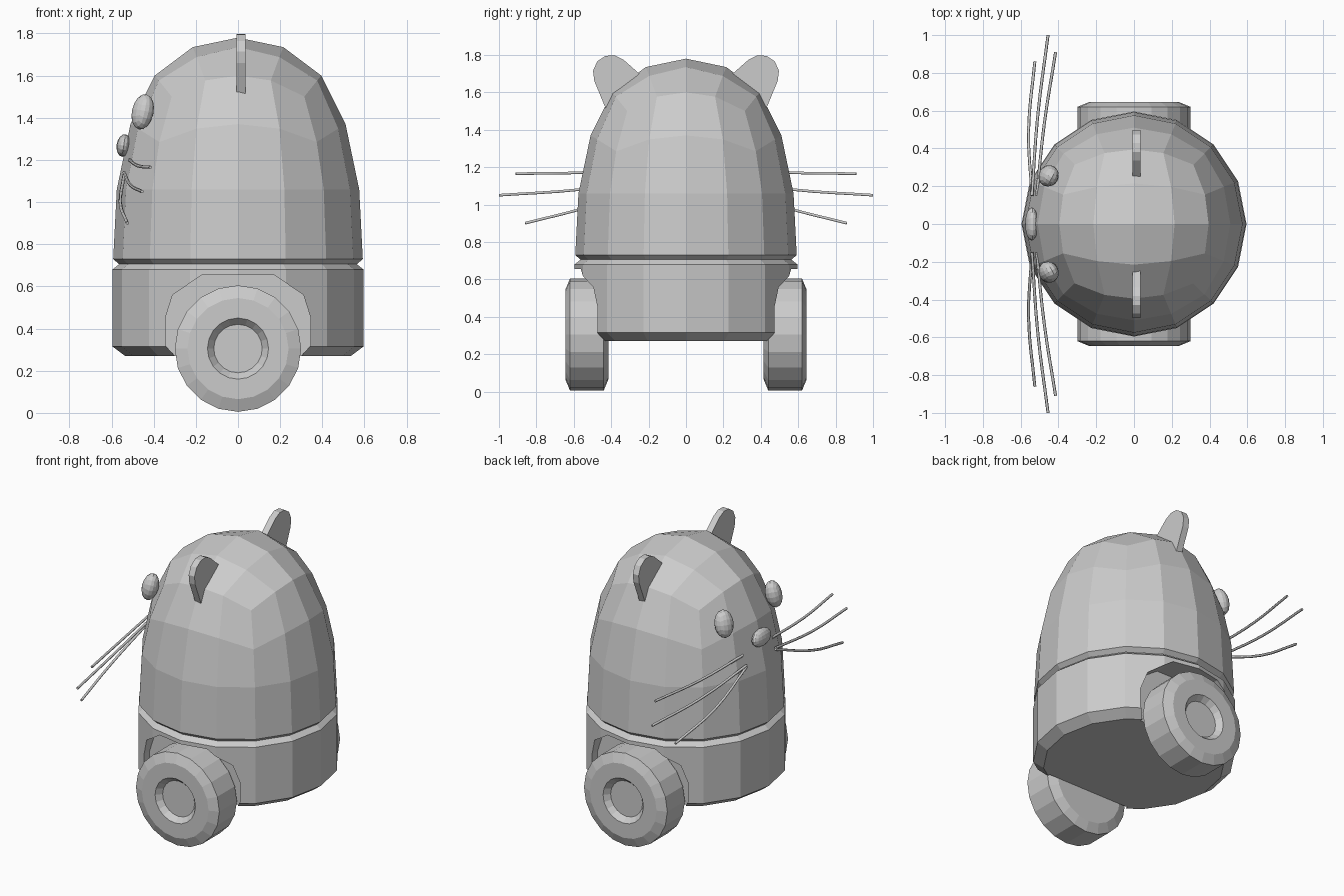
import bpy, bmesh
from math import sin, cos, tan, pi, acos, hypot
from mathutils import Vector, Matrix

if "Cube" in bpy.data.objects:
    bpy.data.objects.remove(bpy.data.objects["Cube"])


def finish(bm, name):
    bmesh.ops.remove_doubles(bm, verts=bm.verts, dist=1e-5)
    bmesh.ops.recalc_face_normals(bm, faces=bm.faces)
    me = bpy.data.meshes.new(name)
    bm.to_mesh(me)
    bm.free()
    ob = bpy.data.objects.new(name, me)
    bpy.context.collection.objects.link(ob)
    return ob


def lathe(name, profile, n, matrix=Matrix()):
    bm = bmesh.new()
    rings = [[bm.verts.new((r * cos(2 * pi * k / n), r * sin(2 * pi * k / n), z))
              for k in range(n)] for r, z in profile]
    for a, b in zip(rings, rings[1:]):
        for k in range(n):
            j = (k + 1) % n
            bm.faces.new((a[k], a[j], b[j], b[k]))
    bm.faces.new(rings[0])
    bm.faces.new(rings[-1])
    bm.transform(matrix)
    return finish(bm, name)


def quad_sphere(cuts):
    bm = bmesh.new()
    bmesh.ops.create_cube(bm, size=2)
    bmesh.ops.subdivide_edges(bm, edges=bm.edges[:], cuts=cuts, use_grid_fill=True)
    for v in bm.verts:
        v.co = Vector([tan(c * pi / 4) for c in v.co]).normalized()
    return bm


def plate(name, outline, axis, lo, hi):
    # extrude a 2D outline along x (axis 0) or y (axis 1)
    def put(p, d):
        return (d, p[0], p[1]) if axis == 0 else (p[0], d, p[1])
    bm = bmesh.new()
    a = [bm.verts.new(put(p, lo)) for p in outline]
    b = [bm.verts.new(put(p, hi)) for p in outline]
    bm.faces.new(a)
    bm.faces.new(b)
    for k in range(len(a)):
        j = (k + 1) % len(a)
        bm.faces.new((a[k], a[j], b[j], b[k]))
    return finish(bm, name)


# domed upper body: half quad sphere remapped to the measured profile
PROFILE = [(0, 1.78), (.215, 1.735), (.395, 1.60), (.51, 1.37), (.575, 1.06)]
bm = quad_sphere(3)
bmesh.ops.delete(bm, geom=[v for v in bm.verts if v.co.z < -.01], context='VERTS')
for v in bm.verts:
    t = acos(max(-1, min(1, v.co.z))) / (pi / 8)
    k = min(int(t), 3)
    (r0, z0), (r1, z1) = PROFILE[k], PROFILE[k + 1]
    f = t - k
    h = hypot(v.co.x, v.co.y) or 1
    r = r0 + (r1 - r0) * f
    v.co = (v.co.x / h * r, v.co.y / h * r, z0 + (z1 - z0) * f)
for r, z in ((.592, .73), (.565, .706)):
    rim = [e for e in bm.edges if e.is_boundary]
    new = bmesh.ops.extrude_edge_only(bm, edges=rim)['geom']
    for v in new:
        if isinstance(v, bmesh.types.BMVert):
            h = hypot(v.co.x, v.co.y)
            v.co = (v.co.x / h * r, v.co.y / h * r, z)
finish(bm, "upper_body")

# lower body with wheel arches
base = lathe("lower_body", [(.535, .27), (.596, .315), (.596, .68), (.56, .708)], 16)
ARCH = [(-.30, .2), (-.30, .27), (-.345, .32), (-.345, .45), (-.31, .56), (-.17, .655),
        (.17, .655), (.31, .56), (.345, .45), (.345, .32), (.30, .27), (.30, .2)]
for s in (-1, 1):
    cutter = plate("arch_cutter", ARCH, 1, s * .415, s * .8)
    cutter.hide_render = True
    cutter.hide_viewport = True
    mod = base.modifiers.new("arch", 'BOOLEAN')
    mod.operation = 'DIFFERENCE'
    mod.solver = 'EXACT'
    mod.object = cutter

for s, side in ((-1, "front"), (1, "back")):
    # wheel with a recessed hub
    m = Matrix.Translation((0, 0, .305)) @ Matrix.Rotation(-s * pi / 2, 4, 'X')
    lathe(side + "_wheel", [(.24, .415), (.30, .44), (.30, .62), (.24, .645),
                            (.145, .645), (.115, .61)], 20, m)

    # ear
    ear = [(.43, 1.515), (.49, 1.66), (.497, 1.715), (.475, 1.765), (.43, 1.795),
           (.38, 1.797), (.335, 1.775), (.25, 1.70)]
    plate(side + "_ear", [(s * y, z) for y, z in ear], 0, -.007, .035)

    # eye
    bm = quad_sphere(3)
    bm.transform(Matrix.Translation((-.452, s * .255, 1.428))
                 @ Matrix.Rotation(s * -.5, 4, 'Z')
                 @ Matrix.Rotation(.24, 4, 'Y')
                 @ Matrix.Diagonal((.05, .058, .086, 1)))
    finish(bm, side + "_eye")

    # whiskers
    paths = [[(-.515, .15, 1.20), (-.475, .53, 1.172), (-.415, .91, 1.165)],
             [(-.54, .15, 1.14), (-.51, .57, 1.08), (-.455, 1.0, 1.05)],
             [(-.54, .15, 1.13), (-.558, .50, .995), (-.525, .86, .90)]]
    for i, pts in enumerate(paths):
        cu = bpy.data.curves.new(f"{side}_whisker_{i + 1}", 'CURVE')
        cu.dimensions = '3D'
        cu.bevel_depth = .008
        cu.bevel_resolution = 1
        cu.resolution_u = 4
        cu.use_fill_caps = True
        sp = cu.splines.new('BEZIER')
        sp.bezier_points.add(2)
        for bp, (x, y, z) in zip(sp.bezier_points, pts):
            bp.co = (x, s * y, z)
            bp.handle_left_type = bp.handle_right_type = 'AUTO'
        bpy.context.collection.objects.link(bpy.data.objects.new(cu.name, cu))

# nose
bm = quad_sphere(3)
bm.transform(Matrix.Translation((-.542, 0, 1.268)) @ Matrix.Rotation(.15, 4, 'Y')
             @ Matrix.Diagonal((.034, .088, .054, 1)))
finish(bm, "nose")
